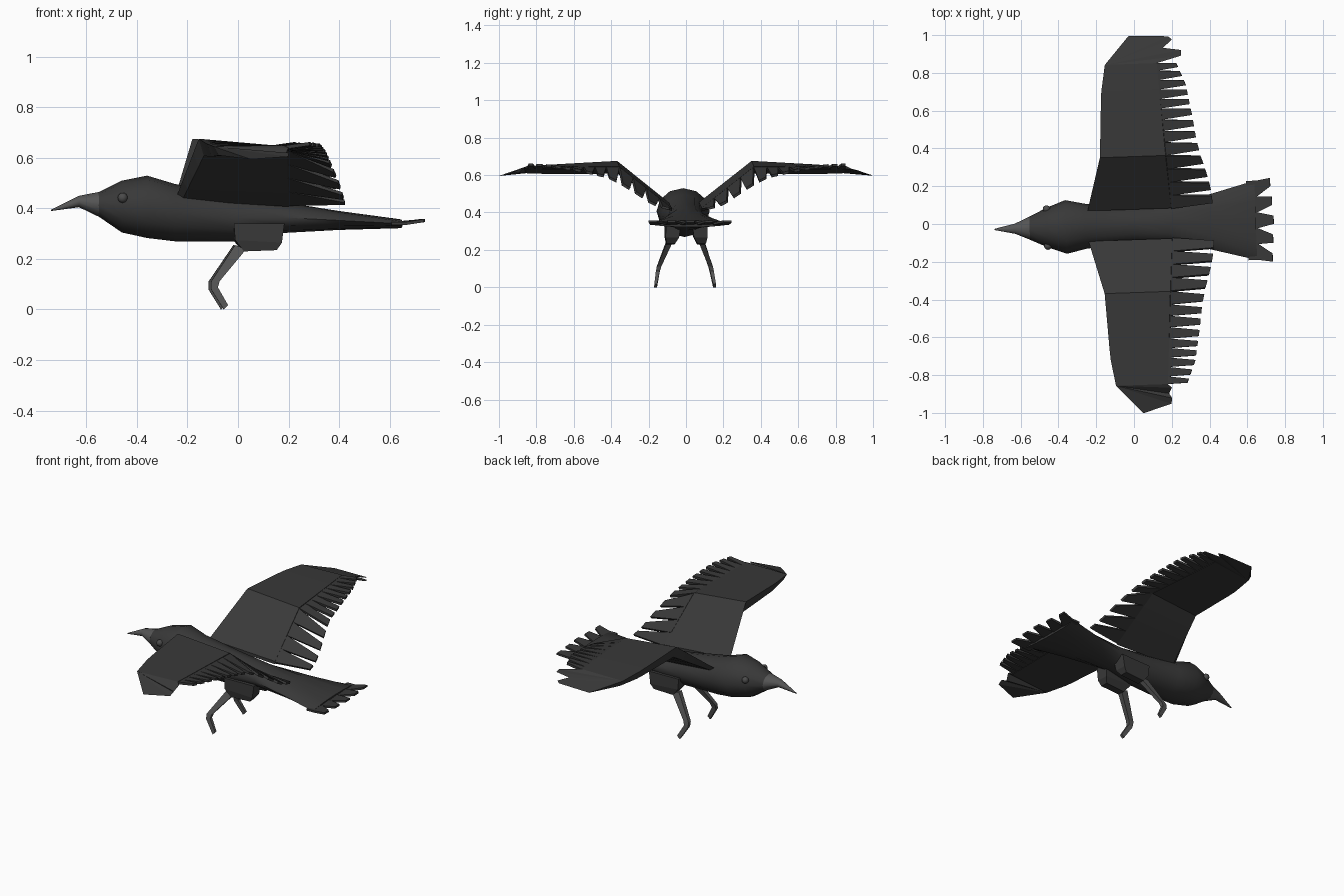
import bpy, math
from mathutils import Matrix, Vector

if "Cube" in bpy.data.objects:
    bpy.data.objects.remove(bpy.data.objects["Cube"])

YAW = Matrix.Translation((0, -0.003, 0)) @ Matrix.Rotation(math.radians(2), 4, 'Z')


def material(name, v):
    m = bpy.data.materials.new(name)
    m.diffuse_color = (v, v, v, 1)
    m.use_nodes = True
    m.node_tree.nodes["Principled BSDF"].inputs["Base Color"].default_value = m.diffuse_color
    return m


DARK, HORN, EYE = material("plumage", 0.04), material("horn", 0.09), material("eye", 0.07)


def make(name, verts, faces, mat, smooth=False, thick=0):
    me = bpy.data.meshes.new(name)
    me.from_pydata([YAW @ Vector(v) for v in verts], [], faces)
    me.validate()
    ob = bpy.data.objects.new(name, me)
    bpy.context.collection.objects.link(ob)
    me.materials.append(mat)
    if thick:
        s = ob.modifiers.new("thickness", 'SOLIDIFY')
        s.thickness, s.offset = thick, 0
    bpy.context.view_layer.objects.active = ob
    bpy.ops.object.select_all(action='DESELECT')
    ob.select_set(True)
    bpy.ops.object.mode_set(mode='EDIT')
    bpy.ops.mesh.select_all(action='SELECT')
    bpy.ops.mesh.normals_make_consistent(inside=False)
    bpy.ops.object.mode_set(mode='OBJECT')
    if smooth:
        bpy.ops.object.shade_smooth_by_angle(angle=math.radians(40))
    return ob


def skin(rings):
    """Join equal-sized rings into a capped tube."""
    n = len(rings[0])
    faces = [(r * n + i, r * n + (i + 1) % n, (r + 1) * n + (i + 1) % n, (r + 1) * n + i)
             for r in range(len(rings) - 1) for i in range(n)]
    faces += [tuple(range(n)), tuple(range((len(rings) - 1) * n, len(rings) * n))]
    return [v for r in rings for v in r], faces


def loft(name, sections, mat, n=12):
    """Sections are (x, top, bottom, half width)."""
    rings = [[(x, w * math.cos(a), (t + b) / 2 + (t - b) / 2 * math.sin(a))
              for a in (2 * math.pi * i / n for i in range(n))] for x, t, b, w in sections]
    return make(name, *skin(rings), mat, True)


def interp(keys, y):
    """Linear lookup of the remaining columns in rows of (y, ...)."""
    for a, b in zip(keys, keys[1:]):
        if y <= b[0] or b is keys[-1]:
            f = max(0, (y - a[0]) / (b[0] - a[0]))
            return [p + f * (q - p) for p, q in zip(a[1:], b[1:])]


# Body with head, beak
loft("body", [(-.555, .463, .37, .06), (-.46, .51, .305, .105), (-.36, .53, .283, .142),
              (-.25, .497, .27, .118), (0, .455, .27, .1), (.18, .425, .303, .1),
              (.4, .39, .315, .145), (.645, .357, .322, .21)], DARK)
loft("beak", [(-.74, .395, .390, .003), (-.63, .45, .405, .027), (-.553, .465, .368, .061)], HORN)

# Tail feathers
verts, faces = [], []
for i in range(5):
    c = (i - 2) * .084
    k = len(verts)
    tip = .74 - .006 * abs(i - 2)
    tc = (i - 2) * .1
    verts += [(.6, c - .042, .34), (.655, c - .042, .34), (tip, tc - .022, .352),
              (tip, tc + .022, .352), (.655, c + .042, .34), (.6, c + .042, .34)]
    faces.append(tuple(range(k, k + 6)))
make("tail_feathers", verts, faces, DARK, thick=.012)

# Wings: leading edge (with its depth), feather root line and tip line, rows of (y, x, z)
LEAD = [(.075, -.245, .45, .02), (.36, -.168, .676, .068), (.7, -.15, .657, .052),
        (.85, -.125, .645, .035)]
ROOT = [(.08, .2, .425), (.36, .18, .645), (.85, .15, .65)]
TIPS = [(.11, .42, .42), (.19, .41, .445), (.27, .39, .50), (.35, .365, .55), (.43, .345, .59),
        (.57, .327, .622), (.73, .30, .65), (.83, .26, .655)]
EDGES = [.08, .15, .22, .29, .36, .43, .49, .55, .61, .66, .71, .76, .81, .85]
# Each wing tip is posed a little differently
TIP_LEFT = [(.005, .998, .597), (.215, .99, .60), (.235, .972, .605), (.185, .93, .62),
            (.28, .915, .625), (.28, .885, .63)]
TIP_RIGHT = [(.015, 1.0, .595), (.165, .955, .605), (.17, .925, .62), (.155, .9, .61),
             (.17, .87, .64)]


def wing(name, side, tip):
    # Wedge-shaped arm, thick in front and thin at the feather roots
    rings = []
    for y in EDGES:
        (lx, lz, d), (rx, rz) = interp(LEAD, y), interp(ROOT, y)
        rings.append([(lx, side * y, lz), (rx, side * y, rz), (rx, side * y, rz - .018),
                      (lx + .02, side * y, lz - d)])
    make(name, *skin(rings), DARK)

    # Feather blades
    verts, faces = [], []
    for y0, y1 in zip(EDGES, EDGES[1:]):
        w, m, k = y1 - y0, (y0 + y1) / 2 + .006, len(verts)
        for y, keys, dz in ((y0, ROOT, .009), (y1, ROOT, .009),
                            (m + w * .27, TIPS, 0), (m - w * .27, TIPS, 0)):
            x, z = interp(keys, y)
            verts.append((x, side * y, z - dz))
        faces.append((k, k + 1, k + 2, k + 3))
    make(name + "_feathers", verts, faces, DARK, thick=.014)

    # Wing tip: top and bottom fans meeting at the outer rim
    a, b, c, d = rings[-1]
    rim = [(x, side * y, z) for x, y, z in tip]
    n = len(rim)
    verts = rim + [a, b, c, d]
    faces = []
    for centre, end in ((n, n + 1), (n + 3, n + 2)):
        fan = list(range(n)) + [end]
        faces += [(centre, p, q) for p, q in zip(fan, fan[1:])]
    faces += [(n, n + 3, 0), (n - 1, n + 1, n + 2)]
    make(name + "_tip", verts, faces, DARK)


wing("left_wing", 1, TIP_LEFT)
wing("right_wing", -1, TIP_RIGHT)

# Legs and eyes
for side, label in ((1, "left"), (-1, "right")):
    def box_ring(x0, x1, y0, y1, z0, z1):
        return [(x0, side * y0, z0), (x1, side * y0, z1), (x1, side * y1, z1), (x0, side * y1, z0)]
    make(label + "_thigh", *skin([box_ring(-.02, .18, .03, .11, .34, .34),
                                  box_ring(-.015, .17, .04, .112, .275, .265),
                                  box_ring(.02, .15, .06, .105, .23, .235)]), DARK)
    make(label + "_leg", *skin([box_ring(-.015, .03, .07, .1, .255, .24),
                                box_ring(-.112, -.078, .126, .15, .11, .112),
                                box_ring(-.112, -.085, .134, .155, .08, .088),
                                box_ring(-.062, -.045, .15, .165, 0, .017)]), HORN)
    bpy.ops.mesh.primitive_uv_sphere_add(segments=12, ring_count=8, radius=.02,
                                         location=YAW @ Vector((-.46, side * .098, .442)))
    eye = bpy.context.object
    eye.name = label + "_eye"
    eye.data.materials.append(EYE)
    bpy.ops.object.shade_smooth()
